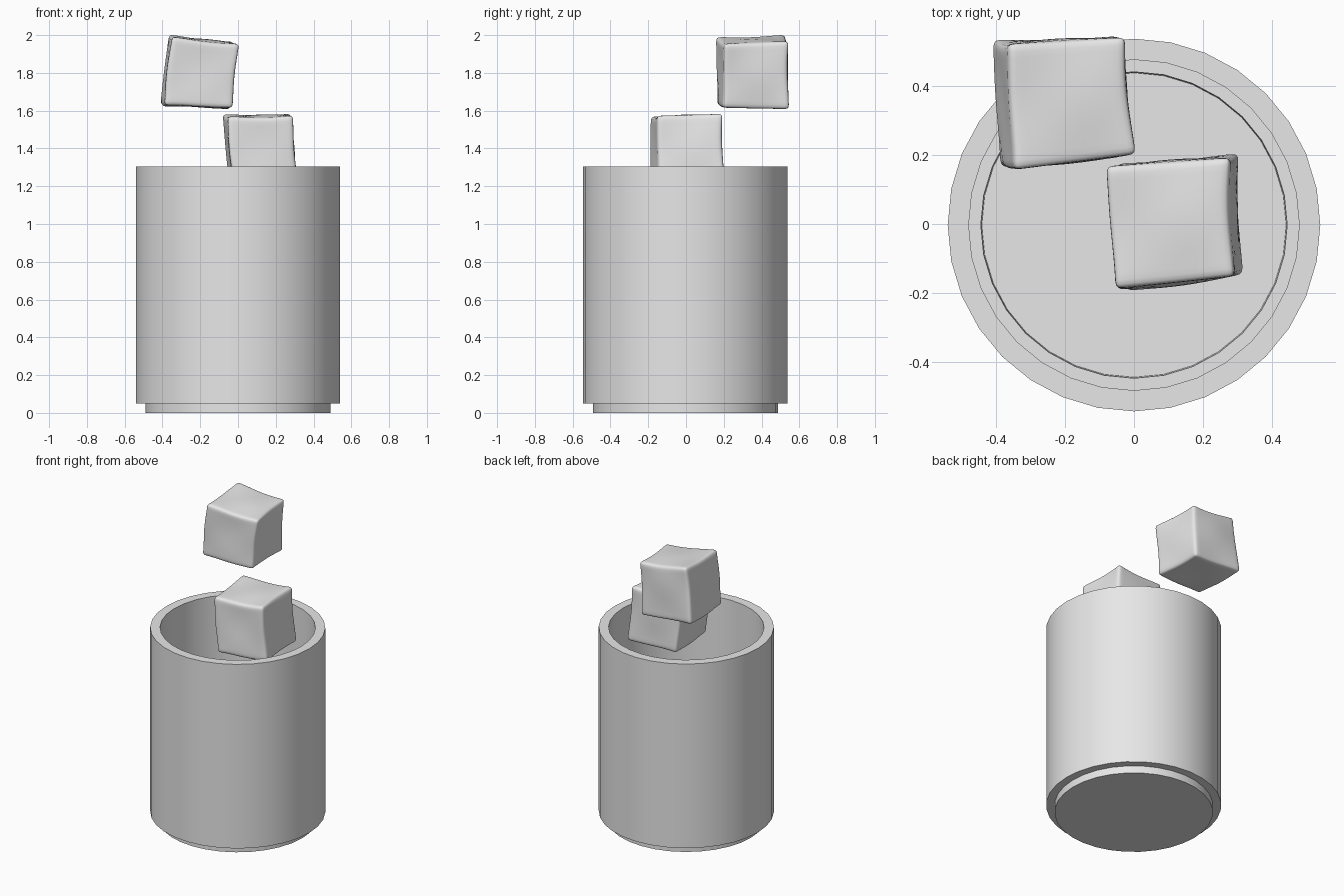
import bpy, bmesh, math
from mathutils import Vector

if "Cube" in bpy.data.objects:
    bpy.data.objects.remove(bpy.data.objects["Cube"])

grey = bpy.data.materials.new("light grey")
grey.diffuse_color = (0.8, 0.8, 0.8, 1)
grey.use_nodes = True
grey.node_tree.nodes["Principled BSDF"].inputs["Base Color"].default_value = grey.diffuse_color


def finish(bm, name):
    bmesh.ops.recalc_face_normals(bm, faces=bm.faces)
    mesh = bpy.data.meshes.new(name)
    bm.to_mesh(mesh)
    bm.free()
    mesh.materials.append(grey)
    for p in mesh.polygons:
        p.use_smooth = True
    mesh.set_sharp_from_angle(angle=math.radians(35))
    obj = bpy.data.objects.new(name, mesh)
    bpy.context.collection.objects.link(obj)
    return obj


def lathe(name, profile, sides=32):
    """Turned shell, closed with a flat cap at both ends of the profile."""
    bm = bmesh.new()
    rings = []
    for r, z in profile:
        rings.append([bm.verts.new((r * math.cos(i * math.tau / sides),
                                    r * math.sin(i * math.tau / sides), z))
                      for i in range(sides)])
    for a, b in zip(rings, rings[1:]):
        for i in range(sides):
            j = (i + 1) % sides
            bm.faces.new((a[i], a[j], b[j], b[i]))
    bm.faces.new(rings[0])
    bm.faces.new(rings[-1])
    return finish(bm, name)


def ice_cube(name, bottom, top, rounding=0.11):
    """Rounded, slightly wavy block fitted between eight corners.
    Corner order: front left, front right, back right, back left."""
    corners = [[Vector(c) for c in level] for level in (bottom, top)]
    bm = bmesh.new()
    bmesh.ops.create_cube(bm, size=2)
    bmesh.ops.subdivide_edges(bm, edges=bm.edges[:], cuts=17, use_grid_fill=True)
    lim = 1 - rounding
    for v in bm.verts:
        # crowd the grid towards the edges, then round them
        p = Vector([math.sin(c * math.pi / 2) for c in v.co])
        core = Vector([max(-lim, min(lim, c)) for c in p])
        p = core + (p - core).normalized() * rounding
        x, y, z = p
        # melted waviness: edges pinched at mid length, faces gently uneven
        waves = Vector((math.sin(2.6 * y + 1.1) * math.cos(2.9 * z),
                        math.sin(2.8 * z + 0.6) * math.cos(2.5 * x),
                        math.sin(2.7 * x + 0.8) * math.cos(2.8 * y)))
        p = p * 1.02 + waves * 0.022
        for k in range(3):
            a, b = p[(k + 1) % 3], p[(k + 2) % 3]
            p[k] *= 1 - 0.025 * (1 - min(1, a * a)) * min(1, b * b)
        u, w, h = [(c + 1) / 2 for c in p]
        levels = []
        for fl, fr, br, bl in corners:
            levels.append(fl.lerp(fr, u).lerp(bl.lerp(br, u), w))
        v.co = levels[0].lerp(levels[1], h)
    return finish(bm, name)


# Hollow tumbler with a stepped foot and a matching step inside
cup = lathe("cup", [(0.489, 0), (0.489, 0.05), (0.541, 0.05), (0.541, 1.305),
                    (0.48, 1.305), (0.48, 0.11), (0.445, 0.11), (0.442, 0.06)])
cup.location.y = -0.003

# Ice cube dropping into the cup
ice_cube("upper_ice_cube",
         [(-0.39, 0.165, 1.628), (-0.035, 0.195, 1.618),
          (-0.045, 0.54, 1.61), (-0.41, 0.53, 1.633)],
         [(-0.35, 0.16, 1.985), (0.0, 0.205, 1.95),
          (-0.03, 0.54, 1.962), (-0.365, 0.52, 1.997)])

# Ice cube at the rim
ice_cube("lower_ice_cube",
         [(-0.02, -0.195, 1.2), (0.312, -0.147, 1.21),
          (0.30, 0.2, 1.215), (-0.045, 0.17, 1.205)],
         [(-0.055, -0.185, 1.562), (0.285, -0.15, 1.57),
          (0.275, 0.19, 1.58), (-0.08, 0.165, 1.575)])
